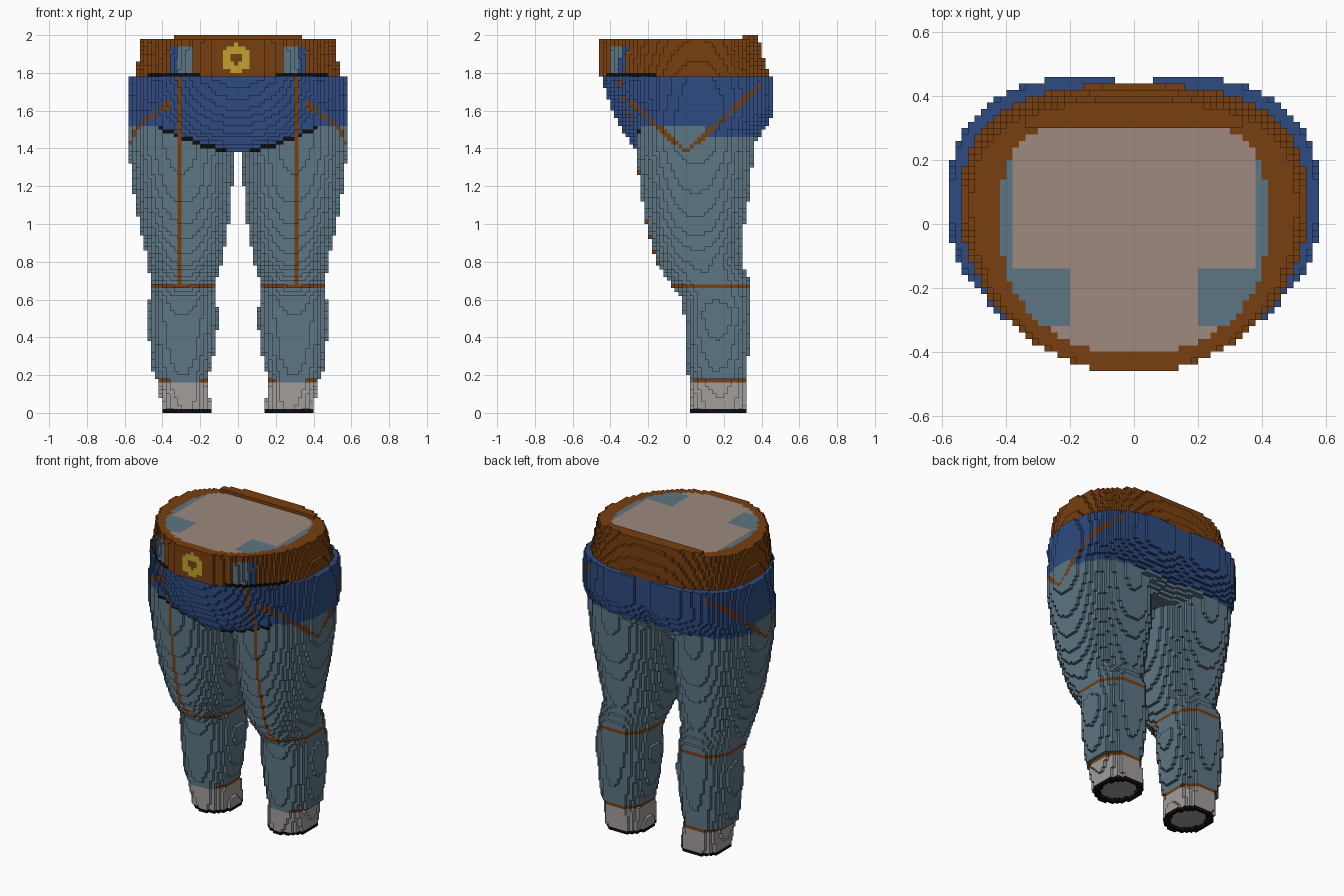
import bpy, bmesh, math
from mathutils import Vector

cube = bpy.data.objects.get("Cube")
if cube:
    bpy.data.objects.remove(cube, do_unlink=True)

V = 0.02  # block size

COLORS = {
    "leather_brown": (0.19, 0.05, 0.005),
    "deep_blue": (0.027, 0.07, 0.215),
    "denim_grey": (0.11, 0.18, 0.23),
    "seam_black": (0.004, 0.004, 0.004),
    "shoe_grey": (0.36, 0.34, 0.33),
    "buckle_gold": (0.55, 0.36, 0.03),
    "skin_pink": (0.34, 0.255, 0.21),
}
MATS = []
for name, rgb in COLORS.items():
    m = bpy.data.materials.new(name)
    m.use_nodes = True
    m.diffuse_color = (*rgb, 1)
    m.node_tree.nodes["Principled BSDF"].inputs["Base Color"].default_value = (*rgb, 1)
    MATS.append(m)
BROWN, BLUE, DENIM, BLACK, SHOE, GOLD, SKIN = range(len(MATS))

# Cross-sections: height, inner x, outer x, front y, back y
LEG = [(0, .14, .40, .03, .33), (.17, .16, .42, .01, .33), (.19, .155, .445, .01, .33),
       (.3, .13, .46, 0, .33), (.52, .10, .485, -.01, .34), (.62, .12, .465, -.03, .35),
       (.69, .12, .465, -.09, .35), (.8, .085, .475, -.16, .29), (1, .05, .525, -.21, .31),
       (1.2, .03, .555, -.245, .345), (1.4, .02, .582, -.26, .355), (1.6, .02, .58, -.26, .355)]
HIPS = [(1.38, -.22, .22, -.26, .30), (1.45, -.53, .53, -.31, .38), (1.5, -.58, .58, -.34, .42),
        (1.6, -.585, .585, -.39, .47), (1.78, -.572, .572, -.45, .47)]
BELT = [(1.78, -.545, .545, -.47, .44), (1.98, -.51, .51, -.47, .385), (2.0, -.51, .51, -.47, .385)]


def section(rows, z):
    for a, b in zip(rows, rows[1:]):
        if a[0] <= z <= b[0]:
            t = (z - a[0]) / (b[0] - a[0])
            return [p + (q - p) * t for p, q in zip(a[1:], b[1:])]
    return None


def radius(s, x, y, cy, front_pow, back_pow):
    """Below 1 inside a rounded section, above 1 outside."""
    x0, x1, y0, y1 = s
    u = abs(x - (x0 + x1) / 2) / ((x1 - x0) / 2)
    v, p = ((cy - y) / (cy - y0), front_pow) if y < cy else ((y - cy) / (y1 - cy), back_pow)
    return u ** p + v ** p


def part_at(x, y, z, secs):
    leg, hips, belt = secs
    ax = abs(x)
    if belt:
        if z > 1.98 and not (y > .3 and ax < .35):
            return None
        return "belt" if radius(belt, x, y, .05, 1.95, 2.6) < 1 else None
    if hips:
        groove = .04 * max(0, 1 - ax / .13)
        back = [*hips[:3], hips[3] - groove]
        if radius(back, x, y, .05, 1.95, 2.8) < 1:
            return "hips"
    if leg:
        r = radius(leg, ax, y, (leg[2] + leg[3]) / 2, 2.3, 2.3)
        if r < 1:
            if z < V and r < .6:
                return None
            side = "left" if x > 0 else "right"
            return side + ("_shoe" if z < .16 else "_leg")
    return None


# Painting rules
def blue_edge(ax, y):
    if y > .1:
        return 1.46
    return 1.38 + .14 * min(1, ax / .42) ** 1.3


def belt_color(x, y, z, up):
    ax = abs(x)
    if up and z < 1.98:
        if radius((-.42, .42, -.405, .33), x, y, .0, 2.2, 3.2) > 1:
            return BROWN
        patch = (ax > .2 and -.32 < y < -.13) or (ax > .375 and y < .2)
        return DENIM if patch else SKIN
    if y < -.15:
        if z < 1.8 and ax > .2:
            return BLACK
        if .03 < math.hypot(x + .01, z - 1.875) < .075:
            return GOLD
        if 1.8 < z < 1.95 and .24 < ax < .37:
            return DENIM if ax < .33 else BLUE
    return BROWN


def cloth_color(x, y, z):
    ax = abs(x)
    edge = blue_edge(ax, y)
    if ax > .36 and z < 1.74 and abs(z - 1.38 - .9 * abs(y)) < .014:
        return BROWN
    if y < .05 and .3 < ax < .32 and z > .68:
        return BROWN
    if .66 < z < .68 or (z < .18 and (ax > .36 or ax < .2 or y > .2)):
        return BROWN
    if y < -.2 and ax < .42 and -V < z - edge < 0:
        return BLACK
    return BLUE if z > edge else DENIM


def color(part, x, y, z, up):
    if part == "belt":
        return belt_color(x, y, z, up)
    if part.endswith("shoe"):
        return BLACK if z < V else SHOE
    return cloth_color(x, y, z)


# Fill the block grid
NX, NY, NZ = 30, 25, 100
blocks = {}
for k in range(NZ):
    z = (k + .5) * V
    belt = section(BELT, z)
    secs = (section(LEG, z), section(HIPS, z), belt)
    for i in range(-NX, NX):
        for j in range(-NY, NY):
            part = part_at((i + .5) * V, (j + .5) * V, z, secs)
            if part:
                blocks[i, j, k] = part

# Outer faces of the blocks, gathered per part
meshes = {}
for (i, j, k), part in blocks.items():
    for axis in range(3):
        for sign in (0, 1):
            step = [0, 0, 0]
            step[axis] = 2 * sign - 1
            if (i + step[0], j + step[1], k + step[2]) in blocks:
                continue
            bm, verts = meshes.setdefault(part, (bmesh.new(), {}))
            ring = []
            order = ((0, 0), (1, 0), (1, 1), (0, 1))
            for a, b in (order if sign else order[::-1]):
                c = [i, j, k]
                c[axis] += sign
                c[(axis + 1) % 3] += a
                c[(axis + 2) % 3] += b
                key = tuple(c)
                if key not in verts:
                    verts[key] = bm.verts.new(Vector(key) * V)
                ring.append(verts[key])
            face = bm.faces.new(ring)
            face.material_index = color(part, (i + .5) * V, (j + .5) * V, (k + .5) * V,
                                        axis == 2 and sign == 1)

for part, (bm, _) in meshes.items():
    mesh = bpy.data.meshes.new(part)
    bm.to_mesh(mesh)
    bm.free()
    for m in MATS:
        mesh.materials.append(m)
    bpy.context.collection.objects.link(bpy.data.objects.new(part, mesh))
